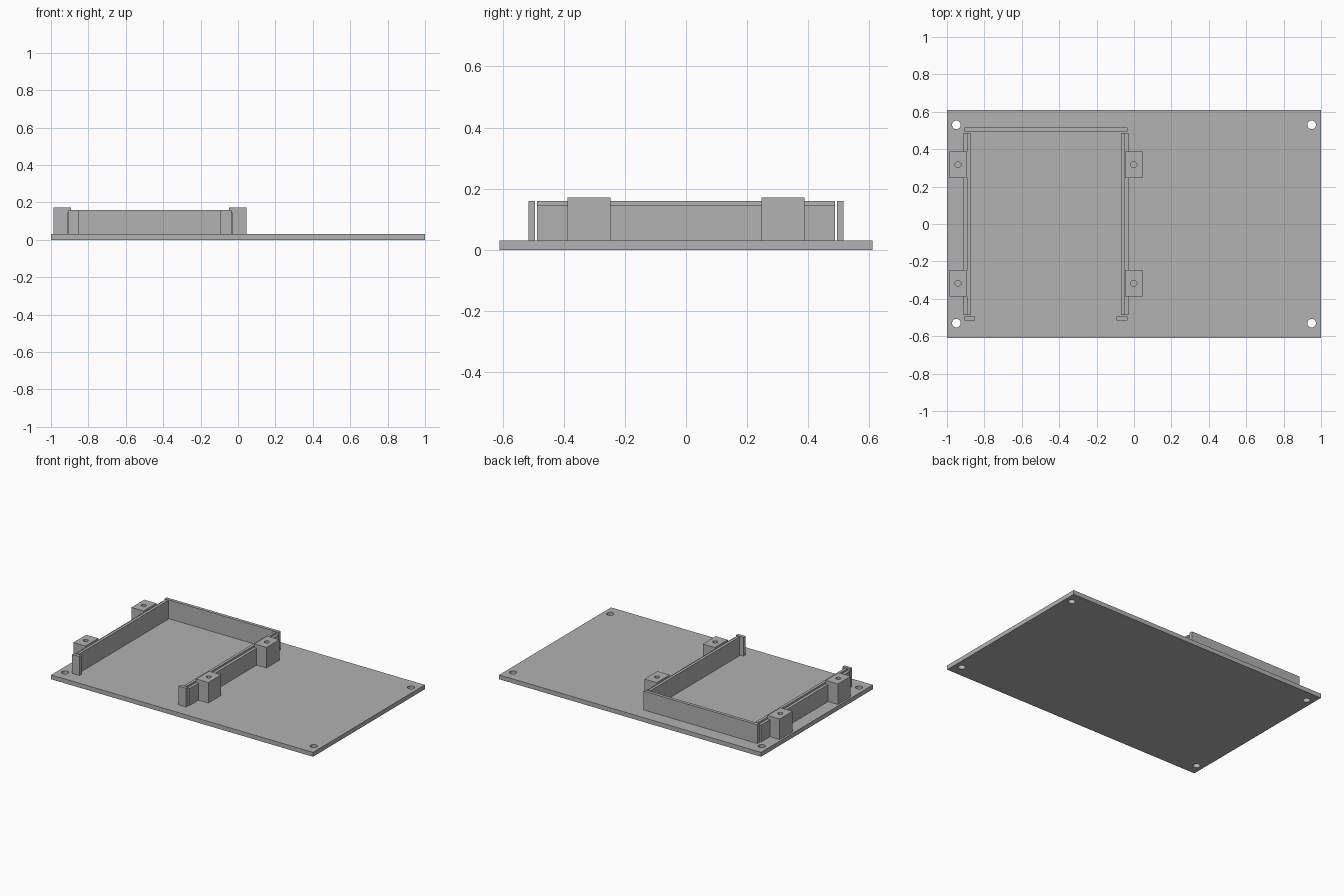
import bpy, bmesh
from mathutils import Vector, Matrix

cube = bpy.data.objects.get("Cube")
if cube:
    bpy.data.objects.remove(cube, do_unlink=True)

grey = bpy.data.materials.new("plain grey")
grey.use_nodes = True
colour = (0.445, 0.445, 0.445, 1)
grey.diffuse_color = colour
grey.node_tree.nodes["Principled BSDF"].inputs["Base Color"].default_value = colour

FLOOR = 0.03      # top of the base plate
RIM = 0.16        # top of the tray walls
MID = -0.471      # centre line of the tray in x


def make(name, bm):
    bmesh.ops.recalc_face_normals(bm, faces=bm.faces)
    mesh = bpy.data.meshes.new(name)
    bm.to_mesh(mesh)
    bm.free()
    mesh.materials.append(grey)
    obj = bpy.data.objects.new(name, mesh)
    bpy.context.collection.objects.link(obj)
    return obj


def box(name, x, y, z):
    bm = bmesh.new()
    bmesh.ops.create_cube(bm, size=1)
    for v in bm.verts:
        v.co = Vector([(r[0] + r[1]) / 2 + c * (r[1] - r[0])
                       for c, r in zip(v.co, (x, y, z))])
    return make(name, bm)


def drill(obj, spots, radius, low, high):
    """Cut round vertical holes into a part."""
    bm = bmesh.new()
    for x, y in spots:
        bmesh.ops.create_cone(bm, cap_ends=True, segments=32, radius1=radius,
                              radius2=radius, depth=high - low,
                              matrix=Matrix.Translation((x, y, (low + high) / 2)))
    cutter = make("hole_cutter", bm)
    cutter.hide_render = True
    mod = obj.modifiers.new("holes", 'BOOLEAN')
    mod.operation = 'DIFFERENCE'
    mod.solver = 'EXACT'
    mod.object = cutter
    bpy.ops.object.select_all(action='DESELECT')
    bpy.context.view_layer.objects.active = obj
    obj.select_set(True)
    bpy.ops.object.modifier_apply(modifier=mod.name)
    bpy.data.objects.remove(cutter, do_unlink=True)
    bpy.ops.object.shade_smooth_by_angle()


def span(side, inner, outer):
    """Range in x, measured outward from the tray centre line."""
    return sorted((MID + side * inner, MID + side * outer))


# Base plate with corner holes
plate = box("base_plate", (-1, 1), (-0.61, 0.61), (0, FLOOR))
drill(plate, [(x, y) for x in (-0.95, 0.95) for y in (-0.53, 0.53)],
      0.023, -0.05, 0.1)

# Back wall of the tray
box("back_wall", (-0.906, -0.036), (0.494, 0.516), (FLOOR, RIM))

for side, label in ((-1, "right"), (1, "left")):
    # Side wall with a lower outer step
    bm = bmesh.new()
    profile = [(0.402, FLOOR), (0.441, FLOOR), (0.441, 0.147),
               (0.421, 0.147), (0.421, RIM), (0.402, RIM)]
    face = bm.faces.new([bm.verts.new((MID + side * d, -0.487, z))
                         for d, z in profile])
    new = bmesh.ops.extrude_face_region(bm, geom=[face])["geom"]
    bmesh.ops.translate(bm, vec=(0, 0.974, 0), verts=[
        g for g in new if isinstance(g, bmesh.types.BMVert)])
    make(label + "_side_wall", bm)

    # Short front stop
    box(label + "_front_stop", span(side, 0.378, 0.435),
        (-0.516, -0.494), (FLOOR, RIM))

    # Screw blocks
    for y, place in ((-0.317, "front"), (0.317, "back")):
        block = box(f"{label}_{place}_screw_block", span(side, 0.423, 0.516),
                    (y - 0.07, y + 0.07), (FLOOR, 0.172))
        drill(block, [(MID + side * 0.47, y)], 0.016, 0.06, 0.3)
